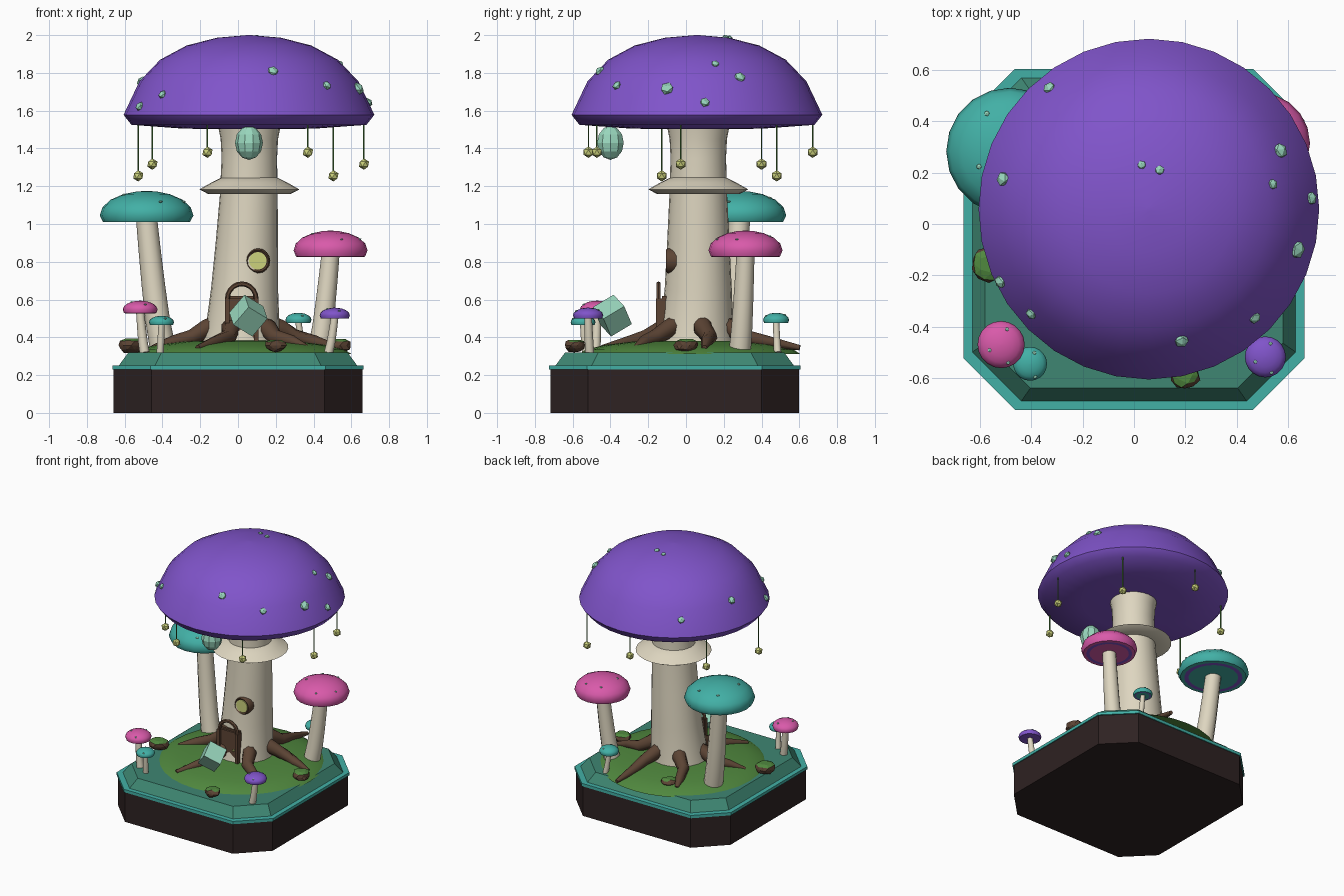
import bpy, bmesh, math, random
from mathutils import Vector, Matrix

if "Cube" in bpy.data.objects:
    bpy.data.objects.remove(bpy.data.objects["Cube"])

random.seed(4)
TAU = math.tau


def material(name, r, g, b):
    m = bpy.data.materials.new(name)
    lin = [(c / 255 / 12.92) if c < 10 else ((c / 255 + 0.055) / 1.055) ** 2.4 for c in (r, g, b)]
    m.diffuse_color = (*lin, 1)
    m.use_nodes = True
    m.node_tree.nodes["Principled BSDF"].inputs["Base Color"].default_value = m.diffuse_color
    return m


PURPLE = material("purple", 128, 84, 202)
TEAL = material("teal", 66, 176, 166)
PINK = material("pink", 217, 90, 170)
CREAM = material("cream", 222, 214, 192)
BROWN = material("bark brown", 92, 68, 52)
SOIL = material("dark soil", 46, 34, 34)
MOSS = material("moss green", 62, 134, 114)
GRASS = material("grass green", 80, 136, 62)
MINT = material("mint", 154, 216, 190)
LIME = material("lime glow", 204, 210, 124)


def finish(name, bm, mats, smooth=40):
    bmesh.ops.recalc_face_normals(bm, faces=bm.faces)
    me = bpy.data.meshes.new(name)
    bm.to_mesh(me)
    bm.free()
    for m in mats:
        me.materials.append(m)
    if smooth:
        me.shade_smooth()
        me.set_sharp_from_angle(angle=math.radians(smooth))
    ob = bpy.data.objects.new(name, me)
    bpy.context.collection.objects.link(ob)
    return ob


def skin(bm, rings, closed=True):
    """Bridge rings of points; returns the face bands."""
    loops = [[bm.verts.new(p) for p in ring] for ring in rings]
    n = len(loops[0])
    bands = [[bm.faces.new((a[i], a[(i + 1) % n], b[(i + 1) % n], b[i])) for i in range(n)]
             for a, b in zip(loops, loops[1:])]
    if closed:
        bm.faces.new(loops[0])
        bm.faces.new(loops[-1])
    return bands


def lathe(name, mats, centre, profile, sides, slots={}, smooth=40):
    """Spin (radius, z) points round a vertical axis; slots maps band to material."""
    bm = bmesh.new()
    cx, cy = centre
    rings = [[(cx + r * math.cos(TAU * i / sides), cy + r * math.sin(TAU * i / sides), z)
              for i in range(sides)] for r, z in profile]
    for k, band in enumerate(skin(bm, rings)):
        for f in band:
            f.material_index = slots.get(k, 0)
    return finish(name, bm, mats, smooth)


def tube(name, mat, path, sides=10):
    """Tapered round tube through (x, y, z, radius) points."""
    bm = bmesh.new()
    pts = [Vector(p[:3]) for p in path]
    rings = []
    for k, p in enumerate(pts):
        t = pts[min(k + 1, len(pts) - 1)] - pts[max(k - 1, 0)]
        q = Vector((0, 0, 1)).rotation_difference(t)
        r = path[k][3]
        rings.append([p + q @ Vector((r * math.cos(TAU * i / sides), r * math.sin(TAU * i / sides), 0))
                      for i in range(sides)])
    skin(bm, rings)
    return finish(name, bm, [mat], 50)


def blob(name, mat, loc, r, squash=(1, 1, 1), sub=1, rot=None):
    bm = bmesh.new()
    bmesh.ops.create_icosphere(bm, subdivisions=sub, radius=r)
    m = Matrix.Translation(loc) @ (rot or Matrix()) @ Matrix.Diagonal((*squash, 1))
    bmesh.ops.transform(bm, matrix=m, verts=bm.verts)
    return finish(name, bm, [mat], 0)


def box(name, mat, loc, size, rot=None):
    bm = bmesh.new()
    bmesh.ops.create_cube(bm, size=1)
    m = Matrix.Translation(loc) @ (rot or Matrix()) @ Matrix.Diagonal((*size, 1))
    bmesh.ops.transform(bm, matrix=m, verts=bm.verts)
    return finish(name, bm, [mat], 0)


# Octagonal plinth: soil block, teal rim, sloped mossy top
def octagon(h, z):
    c = h - 0.2 * h / 0.66
    return [(x, y - 0.06, z) for x, y in ((h, -c), (h, c), (c, h), (-c, h), (-h, c), (-h, -c), (-c, -h), (c, -h))]


for name, mat, levels in (("soil_block", SOIL, ((0.658, 0), (0.658, 0.23))),
                          ("plinth_rim", TEAL, ((0.665, 0.23), (0.665, 0.252))),
                          ("mossy_top", MOSS, ((0.63, 0.252), (0.58, 0.32)))):
    bm = bmesh.new()
    skin(bm, [octagon(h, z) for h, z in levels])
    finish(name, bm, [mat], 0)

lathe("grass_mound", [GRASS], (0.015, 0.02),
      [(0.585, 0.312), (0.55, 0.335), (0.45, 0.36), (0.3, 0.378), (0.01, 0.388)], 32)

# Main trunk with its skirt
tube("trunk", CREAM, [(0.02, 0.05, 0.33, 0.215), (0.025, 0.055, 0.45, 0.195), (0.035, 0.065, 0.65, 0.178),
                      (0.047, 0.065, 0.9, 0.165), (0.057, 0.065, 1.15, 0.153), (0.06, 0.065, 1.35, 0.147),
                      (0.06, 0.065, 1.45, 0.152), (0.06, 0.065, 1.54, 0.17)], 24)
lathe("trunk_skirt", [CREAM], (0.06, 0.065),
      [(0.14, 1.165), (0.22, 1.16), (0.265, 1.183), (0.2, 1.22), (0.135, 1.252)], 24, smooth=35)

# Giant cap
CX = CY = 0.058
CAP = [(0.01, 2.0), (0.17, 1.986), (0.33, 1.945), (0.47, 1.87), (0.58, 1.755), (0.664, 1.58)]
lathe("giant_cap", [PURPLE], (CX, CY), [(0.01, 1.5), (0.35, 1.505), (0.622, 1.525), (0.664, 1.578)] + CAP[::-1][1:],
      32, smooth=55)


def cap_height(r):
    for (r0, z0), (r1, z1) in zip(CAP, CAP[1:]):
        if r <= r1:
            return z0 + (z1 - z0) * (r - r0) / (r1 - r0)
    return CAP[-1][1]


# Spots on the giant cap
for x, y, s in ((-.33, .53, .026), (-.51, .175, .03), (-.52, -.225, .027), (-.4, -.35, .024), (.185, -.455, .03),
                (.47, -.365, .026), (.635, -.1, .037), (.69, .1, .027), (.57, .285, .032), (.54, .155, .022),
                (.03, .23, .018), (.1, .21, .02)):
    r = math.hypot(x - CX, y - CY)
    tilt = Vector((x - CX, y - CY, 0.5)).to_track_quat('Z', 'Y').to_matrix().to_4x4()
    blob("cap_spot", MINT, (x, y, cap_height(r)), s, (1, 1, 0.75), rot=tilt)

# Hanging lamps around the rim
for i in range(7):
    a = math.radians(-59.5) + TAU * i / 7
    x, y = CX + 0.615 * math.cos(a), CY + 0.615 * math.sin(a)
    z = (1.38, 1.317, 1.255)[i % 3]
    tube("lamp_string", GRASS, [(x, y, z, 0.004), (x, y, 1.54, 0.004)], 6)
    blob("lamp_bulb", LIME, (x, y, z), 0.03)


# Lesser mushrooms: cap centre, radius, widest z, cap height, lip depth, stem foot and radius
def mushroom(size, mat, x, y, r, z, h, lip, fx, fy, fr, spots):
    dome = [(r * math.cos(t), z + h * math.sin(t)) for t in (0, 0.35, 0.7, 1.05, 1.35, 1.55)]
    under = [(0.02, z - lip), (0.7 * r, z - lip), (0.82 * r, z - lip), (0.93 * r, z - lip * 0.95)]
    lathe(size + "_cap", [mat, PURPLE], (x, y), under + dome, 20, {1: 1}, 50)
    z0, z1 = 0.32, z - lip * 0.5
    tube(size + "_stem", CREAM, [(fx + (x - fx) * s ** 0.75, fy + (y - fy) * s ** 0.75, z0 + (z1 - z0) * s,
                                  fr * (1.1 - 0.2 * s)) for s in (0, 0.25, 0.5, 0.75, 1)], 12)
    for k in range(spots):
        a, t = k * 2.4 - 1.2, 0.6 + 0.2 * (k % 3)
        blob(size + "_spot", MINT, (x + r * math.cos(t) * math.cos(a), y + r * math.cos(t) * math.sin(a),
                                    z + h * math.sin(t)), max(0.008, r * 0.045), (1, 1, 0.6))


mushroom("tall_teal", TEAL, -.484, .283, .248, 1.045, .13, .035, -.395, .235, .062, 5)
mushroom("middle_pink", PINK, .49, .315, .196, .86, .105, .035, .425, .285, .053, 5)
mushroom("small_pink", PINK, -.518, -.47, .092, .547, .047, .02, -.495, -.48, .024, 3)
mushroom("small_teal", TEAL, -.405, -.545, .066, .48, .034, .015, -.412, -.53, .018, 2)
mushroom("small_purple", PURPLE, .512, -.518, .08, .517, .04, .017, .48, -.51, .022, 3)
mushroom("back_teal", TEAL, .32, .477, .069, .492, .038, .016, .345, .485, .018, 2)

# Spreading roots
for i in range(6):
    a = math.radians(10 + 60 * i)
    length = (0.5, 0.56, 0.47)[i % 3]
    path = []
    for d, z, r, bend in ((0.12, 0.48, 0.05, 0), (0.2, 0.445, 0.05, 0.02), (0.28, 0.4, 0.042, -0.06),
                          (0.38, 0.378, 0.033, 0.04), (length, 0.345, 0.014, 0.1)):
        b = a + bend * (1 if i % 2 else -1)
        path.append((0.03 + d * math.cos(b), 0.06 + d * math.sin(b), z, r))
    tube("root", BROWN, path, 8)

# Door panel with arched hoop, planks and step
box("door_panel", BROWN, (0.02, -0.125, 0.48), (0.17, 0.035, 0.25))
tube("door_arch", BROWN, [(0.02 - 0.076 * math.cos(math.pi * k / 10), -0.145,
                           0.605 + 0.078 * math.sin(math.pi * k / 10), 0.013) for k in range(11)], 6)
for s in (-1, 1):
    box("door_post", BROWN, (0.02 + s * 0.077, -0.147, 0.48), (0.025, 0.025, 0.25))
box("door_bar", BROWN, (0.02, -0.108, 0.605), (0.16, 0.04, 0.025))
blob("door_knob", LIME, (0.065, -0.148, 0.47), 0.01)


# Round window facing the front
def disc(name, mat, rings, sides=16):
    bm = bmesh.new()
    skin(bm, [[(0.105 + r * math.cos(TAU * i / sides), y, 0.805 + r * math.sin(TAU * i / sides))
               for i in range(sides)] for r, y in rings])
    finish(name, bm, [mat], 40)


disc("window_frame", BROWN, ((0.066, -0.05), (0.066, -0.095), (0.058, -0.107), (0.05, -0.1)))
disc("window_glass", LIME, ((0.047, -0.1), (0.047, -0.106)))

# Floating crystal cube and hanging egg
turn = Matrix.Rotation(0.55, 4, 'Y') @ Matrix.Rotation(0.45, 4, 'Z') @ Matrix.Rotation(0.35, 4, 'X')
box("crystal_cube", MINT, (0.055, -0.39, 0.515), (0.13, 0.13, 0.13), turn)
lathe("egg", [MINT], (0.058, -0.4), [(0.074 * max(0.02, math.sin(math.pi * k / 6)), 1.43 - 0.09 * math.cos(math.pi * k / 6))
                                     for k in range(7)], 10, smooth=0)

# Mossy rocks: brown below, grass on upward faces
for x, y, r in ((-.565, -.155, .07), (.2, -.59, .057), (.54, 0, .065), (-.15, .42, .055)):
    bm = bmesh.new()
    bmesh.ops.create_icosphere(bm, subdivisions=2, radius=r)
    for v in bm.verts:
        v.co *= random.uniform(0.88, 1.1)
        v.co.z = min(v.co.z * 0.65, r * 0.5)
    bmesh.ops.translate(bm, vec=(x, y, 0.358), verts=bm.verts)
    bm.normal_update()
    for f in bm.faces:
        f.material_index = int(f.normal.z > 0.75)
    finish("rock", bm, [BROWN, GRASS], 0)
